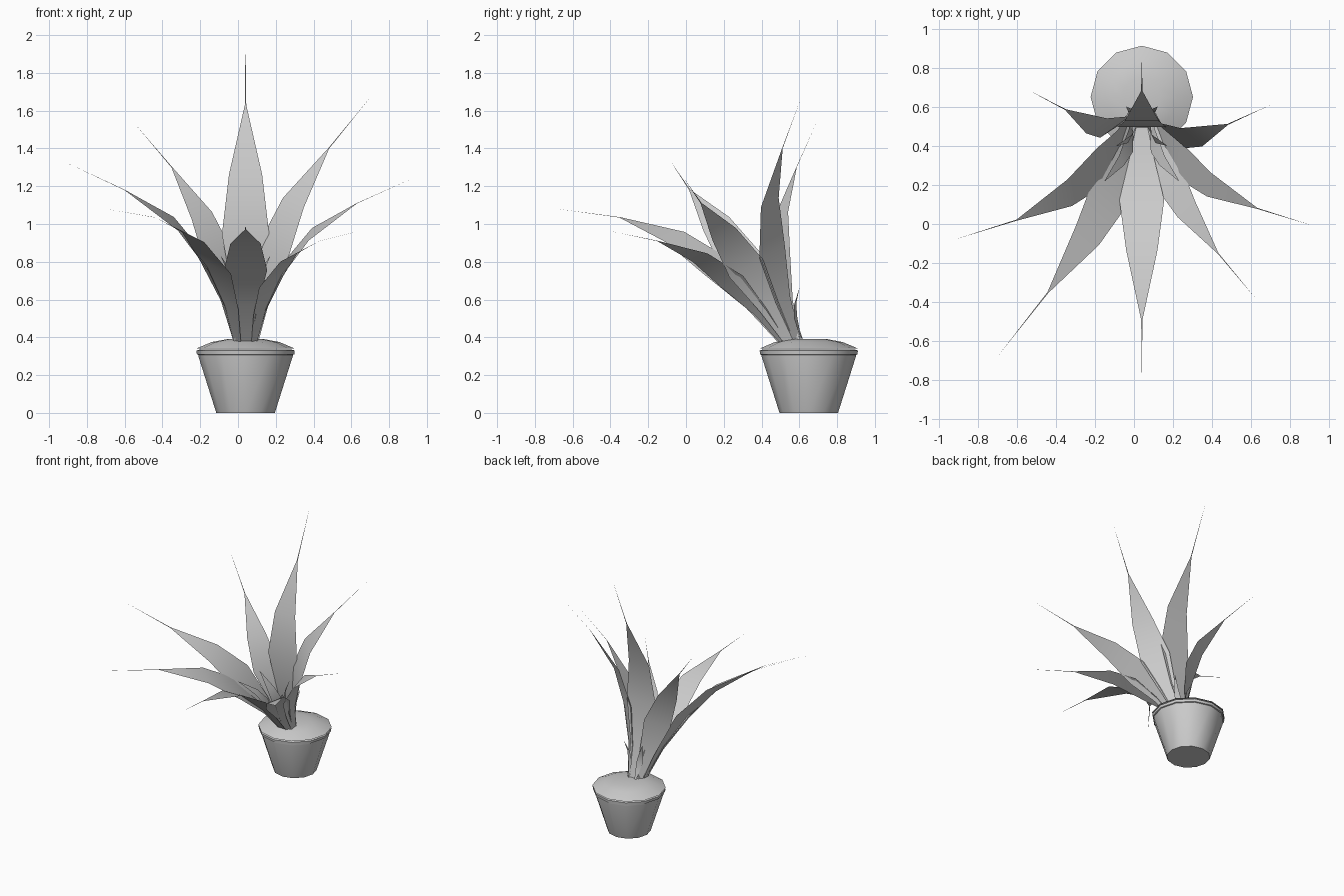
import bpy, math
from mathutils import Vector

if "Cube" in bpy.data.objects:
    bpy.data.objects.remove(bpy.data.objects["Cube"])

AXIS = Vector((0, -0.47, 0.88)).normalized()   # rosette leans forward
HEART = Vector((0.04, 0.55, 0.38))


def make(name, verts, faces):
    me = bpy.data.meshes.new(name)
    me.from_pydata([tuple(v) for v in verts], [], faces)
    me.update()
    ob = bpy.data.objects.new(name, me)
    bpy.context.collection.objects.link(ob)
    bpy.context.view_layer.objects.active = ob
    ob.select_set(True)
    bpy.ops.object.shade_smooth_by_angle(angle=math.radians(40))
    ob.select_set(False)
    return ob


def lathe(name, profile, cx, cy, n=12, cap_start=False, cap_end=False):
    verts, faces = [], []
    for r, z in profile:
        for i in range(n):
            a = 2 * math.pi * i / n
            verts.append((cx + r * math.cos(a), cy + r * math.sin(a), z))
    for k in range(len(profile) - 1):
        for i in range(n):
            j = (i + 1) % n
            faces.append((k*n + i, k*n + j, (k+1)*n + j, (k+1)*n + i))
    if cap_start:
        faces.append(tuple(reversed(range(n))))
    if cap_end:
        faces.append(tuple(range(len(verts) - n, len(verts))))
    return make(name, verts, faces)


# Fraction along the blade, bulge toward the axis, half width (all x length)
SECTIONS = [(0, 0, 0.026), (0.2, 0.07, 0.055), (0.445, 0.115, 0.1),
            (0.7, 0.105, 0.07), (1, 0, 0.003)]


def leaf(name, blade, spike=None, base=None, slim=1.0):
    blade = Vector(blade)
    if base is None:
        out = blade - HEART
        out -= AXIS * out.dot(AXIS)
        base = HEART + out.normalized() * 0.065
        base.z = 0.38
    d = blade - Vector(base)
    length = d.length
    side = AXIS.cross(d).normalized()
    inward = (AXIS - d * (AXIS.dot(d) / d.length_squared)).normalized()
    verts = []
    for t, bulge, w in SECTIONS:
        c = Vector(base) + d * t + inward * bulge * length
        verts += [c - side * w * length * slim, c + side * w * length * slim]
    faces = [(2*i, 2*i + 1, 2*i + 3, 2*i + 2) for i in range(len(SECTIONS) - 1)]
    # hair-thin spike
    if spike:
        verts.append(Vector(spike))
        n = len(verts)
        faces.append((n - 3, n - 2, n - 1))
    return make(name, verts, faces)


# Pot and soil
lathe("pot", [(0.155, 0), (0.25, 0.30), (0.25, 0.31)], 0.04, 0.65, cap_start=True)
lathe("pot_rim", [(0.245, 0.305), (0.258, 0.31), (0.26, 0.33), (0.245, 0.335)], 0.04, 0.65)
lathe("soil", [(0.262, 0.34), (0.18, 0.375), (0.10, 0.39)], 0.04, 0.65, cap_end=True)

# Large leaves: blade tip, spike tip
LARGE = [((0.04, 0.68, 1.63), (0.04, 0.84, 2.0)),
         ((-0.35, 0.585, 1.30), (-0.55, 0.69, 1.535)),
         ((0.48, 0.51, 1.40), (0.70, 0.61, 1.67)),
         ((-0.60, 0.02, 1.18), (-0.92, -0.08, 1.33)),
         ((0.63, 0.08, 1.11), (0.92, -0.01, 1.24)),
         ((-0.44, -0.35, 1.035), (-0.70, -0.68, 1.08)),
         ((0.43, -0.15, 0.91), (0.63, -0.39, 0.96)),
         ((0.04, -0.49, 0.97), (0.04, -0.79, 0.99))]
for i, (b, s) in enumerate(LARGE):
    leaf(f"large_leaf_{i + 1}", b, s)

# Small leaves around the crown, mirrored left and right
for sx, label in ((-1, "left"), (1, "right")):
    for i, (dx, y, z, bx, by) in enumerate([(0.13, 0.40, 0.83, 0.05, 0.60),
                                            (0.19, 0.22, 0.80, 0.06, 0.52),
                                            (0.08, 0.60, 0.66, 0.03, 0.62)]):
        leaf(f"small_leaf_{label}_{i + 1}", (0.04 + sx*dx, y, z),
             base=(0.04 + sx*bx, by, 0.38), slim=0.8)
